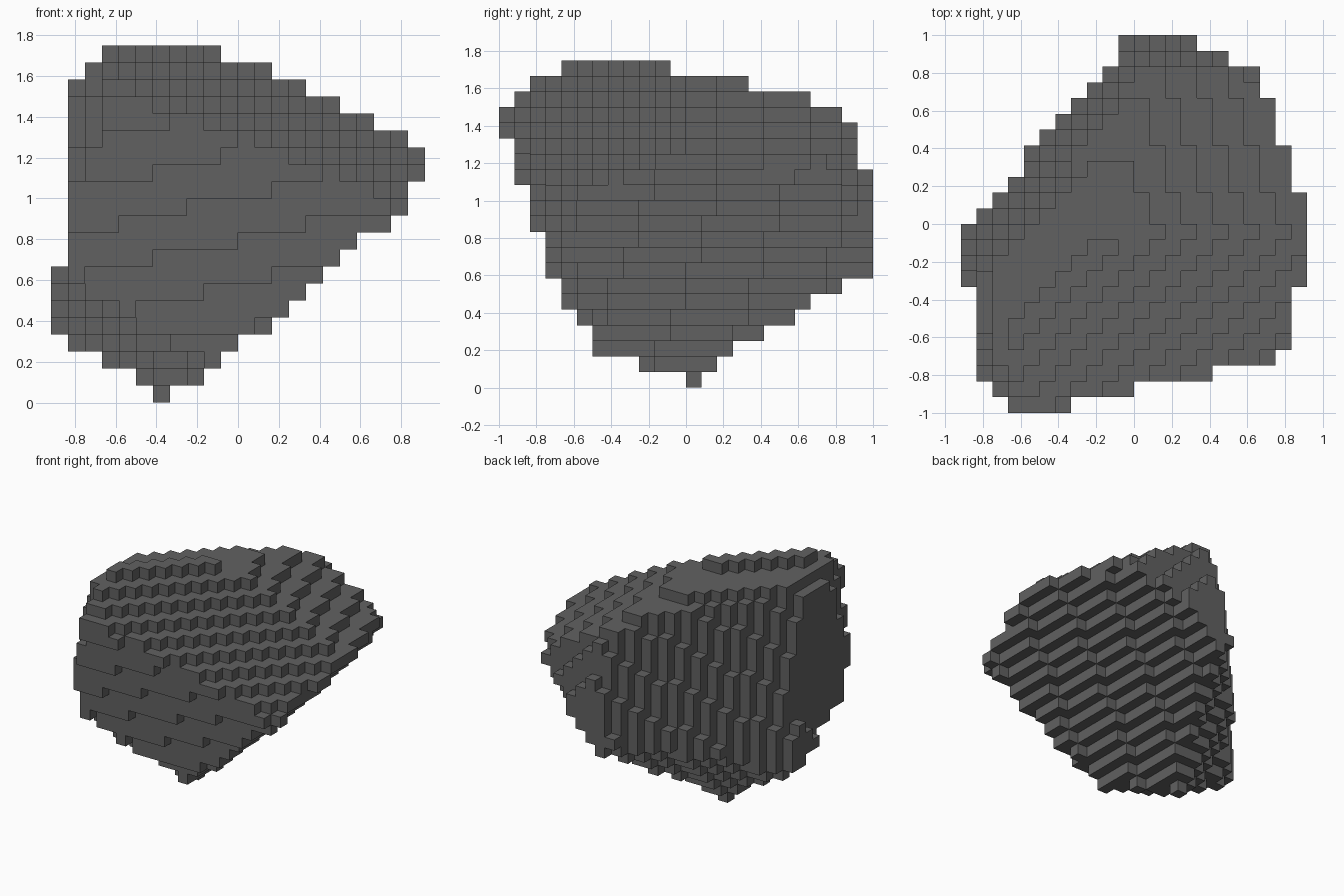
import bpy, bmesh
from mathutils import Vector

if "Cube" in bpy.data.objects:
    bpy.data.objects.remove(bpy.data.objects["Cube"])

CELL = 1 / 12

# Facets of the rock as half-spaces in cell units: a*x + b*y + c*z < d
FACETS = [
    (0.0875, -1, -0.385, 4.83),       # front
    (0.507, -0.504, 1, 20.6),         # upper front right
    (0.5, 0.17, 1, 20.17),            # upper right
    (0, 0.21, 1, 20.28),              # top
    (-0.2, 0.2, 1, 20.72),            # top back left
    (-0.95, 0, 1, 28.125),            # top left bevel
    (-1, -0.5, 0.2, 16.85),           # front left corner
    (-1, -0.05, 0.06, 11.055),        # left
    (-1, 0.8, 0.25, 11.86),           # back left
    (0.3, 1, 0.3, 16.1),              # back
    (0.925, 0.21, -1, -4.2075),       # underside right
    (-0.727, 0.968, -1, 3.275),       # underside back left
    (-0.49, -0.503, -1, 1.4685),      # underside front left
    (-0.55, 0, -1, 1.98),             # underside left
]


def solid(i, j, k):
    x, y, z = i + 0.5, j + 0.5, k + 0.5
    return z > 0 and all(a * x + b * y + c * z < d for a, b, c, d in FACETS)


cells = {(i, j, k) for i in range(-11, 11) for j in range(-12, 12)
         for k in range(21) if solid(i, j, k)}

# Skin of the block rock: one quad for every exposed cell side
bm = bmesh.new()
corners = {}


def corner(p):
    key = tuple(p)
    if key not in corners:
        corners[key] = bm.verts.new(Vector(key) * CELL)
    return corners[key]


for cell in cells:
    for axis in range(3):
        u, v = (axis + 1) % 3, (axis + 2) % 3
        for side in (0, 1):
            near = list(cell)
            near[axis] += 1 if side else -1
            if tuple(near) in cells:
                continue
            quad = []
            for du, dv in ((0, 0), (1, 0), (1, 1), (0, 1)):
                p = list(cell)
                p[axis] += side
                p[u] += du
                p[v] += dv
                quad.append(corner(p))
            bm.faces.new(quad if side else quad[::-1])

mesh = bpy.data.meshes.new("rock")
bm.to_mesh(mesh)
bm.free()
rock = bpy.data.objects.new("rock", mesh)
bpy.context.collection.objects.link(rock)

# Single stone colour
stone = bpy.data.materials.new("dark grey stone")
stone.diffuse_color = (0.12, 0.12, 0.12, 1)
stone.use_nodes = True
stone.node_tree.nodes["Principled BSDF"].inputs["Base Color"].default_value = stone.diffuse_color
mesh.materials.append(stone)
